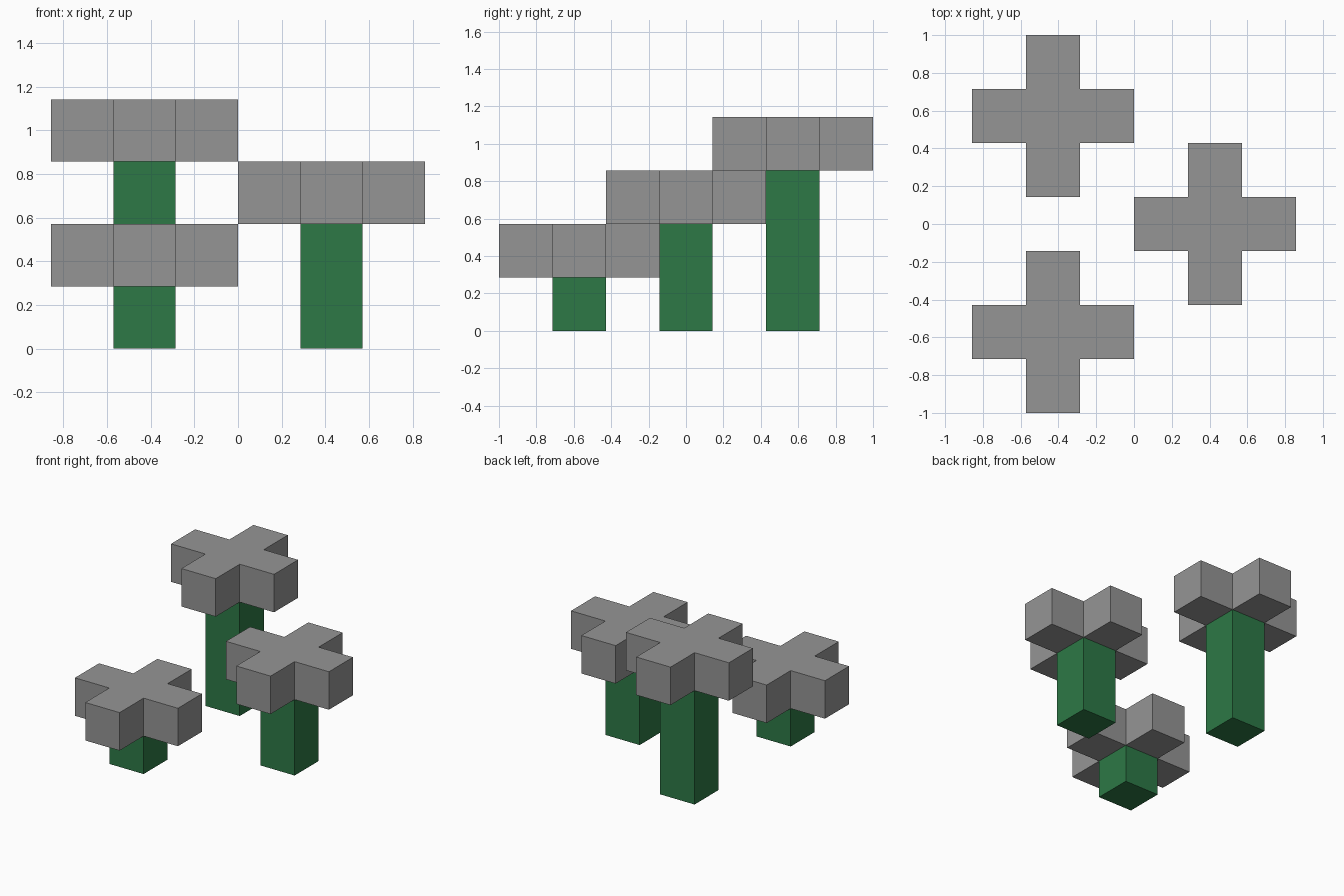
import bpy
import bmesh

if "Cube" in bpy.data.objects:
    bpy.data.objects.remove(bpy.data.objects["Cube"])

U = 2 / 7  # width of one block


def material(name, rgb):
    m = bpy.data.materials.new(name)
    m.diffuse_color = (*rgb, 1)
    m.use_nodes = True
    m.node_tree.nodes["Principled BSDF"].inputs["Base Color"].default_value = m.diffuse_color
    return m


grey = material("grey", (0.30, 0.30, 0.30))
green = material("green", (0.026, 0.19, 0.061))


def prism(name, outline, height, location, mat):
    """Extrude a flat outline, given in blocks, straight up."""
    bm = bmesh.new()
    face = bm.faces.new([bm.verts.new((x * U, y * U, 0)) for x, y in outline])
    top = bmesh.ops.extrude_face_region(bm, geom=[face])["geom"]
    verts = [v for v in top if isinstance(v, bmesh.types.BMVert)]
    bmesh.ops.translate(bm, verts=verts, vec=(0, 0, height * U))
    bmesh.ops.recalc_face_normals(bm, faces=bm.faces)
    mesh = bpy.data.meshes.new(name)
    bm.to_mesh(mesh)
    bm.free()
    mesh.materials.append(mat)
    obj = bpy.data.objects.new(name, mesh)
    obj.location = [c * U for c in location]
    bpy.context.collection.objects.link(obj)


# Square trunk and plus-shaped crown outlines
square = [(-.5, -.5), (.5, -.5), (.5, .5), (-.5, .5)]
arm = [(.5, -.5), (1.5, -.5), (1.5, .5)]
plus = []
for _ in range(4):
    plus += arm
    arm = [(-y, x) for x, y in arm]

# Three trees, each one block taller than the one in front of it
for name, x, y, height in (("front", -1.5, -2, 1),
                           ("middle", 1.5, 0, 2),
                           ("back", -1.5, 2, 3)):
    prism(name + "_trunk", square, height, (x, y, 0), green)
    prism(name + "_crown", plus, 1, (x, y, height), grey)
